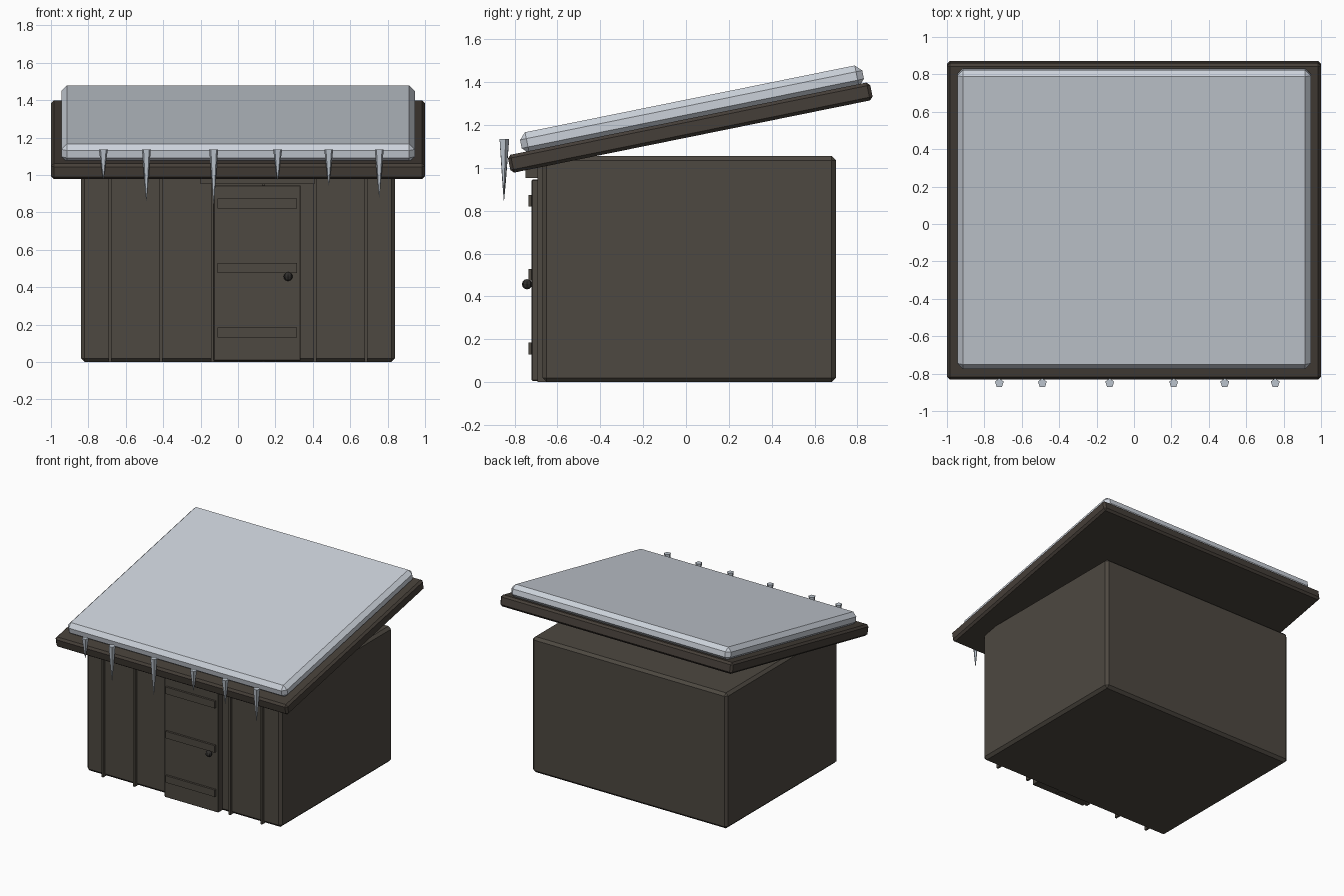
import bpy, bmesh, math
from mathutils import Matrix, Vector

if "Cube" in bpy.data.objects:
    bpy.data.objects.remove(bpy.data.objects["Cube"])


def material(name, rgb):
    m = bpy.data.materials.new(name)
    m.diffuse_color = (*rgb, 1.0)
    m.use_nodes = True
    m.node_tree.nodes["Principled BSDF"].inputs["Base Color"].default_value = m.diffuse_color
    return m


WOOD = material("weathered wood", (0.075, 0.065, 0.052))
ROOF = material("dark roof wood", (0.060, 0.049, 0.040))
SNOW = material("snow", (0.60, 0.64, 0.70))
ICE = material("ice", (0.50, 0.55, 0.61))
IRON = material("dark iron", (0.030, 0.028, 0.026))
TILT = 0.2


def finish(bm, name, mat):
    bmesh.ops.recalc_face_normals(bm, faces=bm.faces)
    me = bpy.data.meshes.new(name)
    bm.to_mesh(me)
    bm.free()
    me.materials.append(mat)
    ob = bpy.data.objects.new(name, me)
    bpy.context.collection.objects.link(ob)
    return ob


def box(name, mat, lo, hi, bevel=0.0, tilt=0.0):
    """Chamfered box between two corners, tilted about its centre."""
    lo, hi = Vector(lo), Vector(hi)
    bm = bmesh.new()
    bmesh.ops.create_cube(bm, size=1.0)
    bmesh.ops.scale(bm, vec=hi - lo, verts=bm.verts)
    if bevel:
        bmesh.ops.bevel(bm, geom=list(bm.edges), offset=bevel, segments=1,
                        affect='EDGES', profile=0.5)
    bm.transform(Matrix.Translation((lo + hi) / 2) @ Matrix.Rotation(tilt, 4, 'X'))
    return finish(bm, name, mat)


def slab(name, mat, size, centre, bevel):
    h, c = Vector(size) / 2, Vector(centre)
    return box(name, mat, c - h, c + h, bevel, TILT)


# Hut body and sloping roof with its snow layer
box("hut_body", WOOD, (-0.84, -0.67, 0), (0.84, 0.70, 1.055), 0.02)
slab("roof_slab", ROOF, (2.0, 1.725, 0.085), (0, 0.02, 1.188), 0.015)
slab("roof_snow", SNOW, (1.89, 1.63, 0.10), (0, 0.028, 1.273), 0.03)

# Vertical battens on the front wall
for i in range(6):
    x = -0.685 + i * 0.274
    box(f"wall_batten_{i + 1}", WOOD, (x - 0.008, -0.692, 0.0), (x + 0.008, -0.65, 1.01))

# Door, cross straps, lintel and knob
box("door", WOOD, (-0.13, -0.72, 0.006), (0.335, -0.65, 0.945), 0.004)
for i, z in enumerate((0.157, 0.502, 0.847)):
    box(f"door_strap_{i + 1}", WOOD, (-0.11, -0.736, z - 0.027), (0.315, -0.71, z + 0.027))
box("door_lintel", WOOD, (-0.20, -0.75, 0.953), (0.41, -0.65, 1.0))
bm = bmesh.new()
bmesh.ops.create_uvsphere(bm, u_segments=8, v_segments=6, radius=0.024,
                          matrix=Matrix.Translation((0.268, -0.742, 0.457)))
finish(bm, "door_knob", IRON)

# Five-sided icicles along the eave: (x, tip height)
TOP = 1.135
ICICLES = [(-0.72, 0.98), (-0.49, 0.86), (-0.13, 0.848),
           (0.212, 0.972), (0.485, 0.945), (0.755, 0.88)]
for i, (x, tip) in enumerate(ICICLES):
    bm = bmesh.new()
    rings = []
    for t, r in ((0, 0.025), (0.75, 0.008), (1, 0.001)):
        z = TOP + (tip - TOP) * t
        rings.append([bm.verts.new((x + r * math.sin(a), -0.85 + r * math.cos(a), z))
                      for a in (k * math.tau / 5 for k in range(5))])
    for a, b in zip(rings, rings[1:]):
        for k in range(5):
            n = (k + 1) % 5
            bm.faces.new((a[k], a[n], b[n], b[k]))
    bm.faces.new(rings[0])
    bm.faces.new(rings[-1])
    finish(bm, f"icicle_{i + 1}", ICE)
